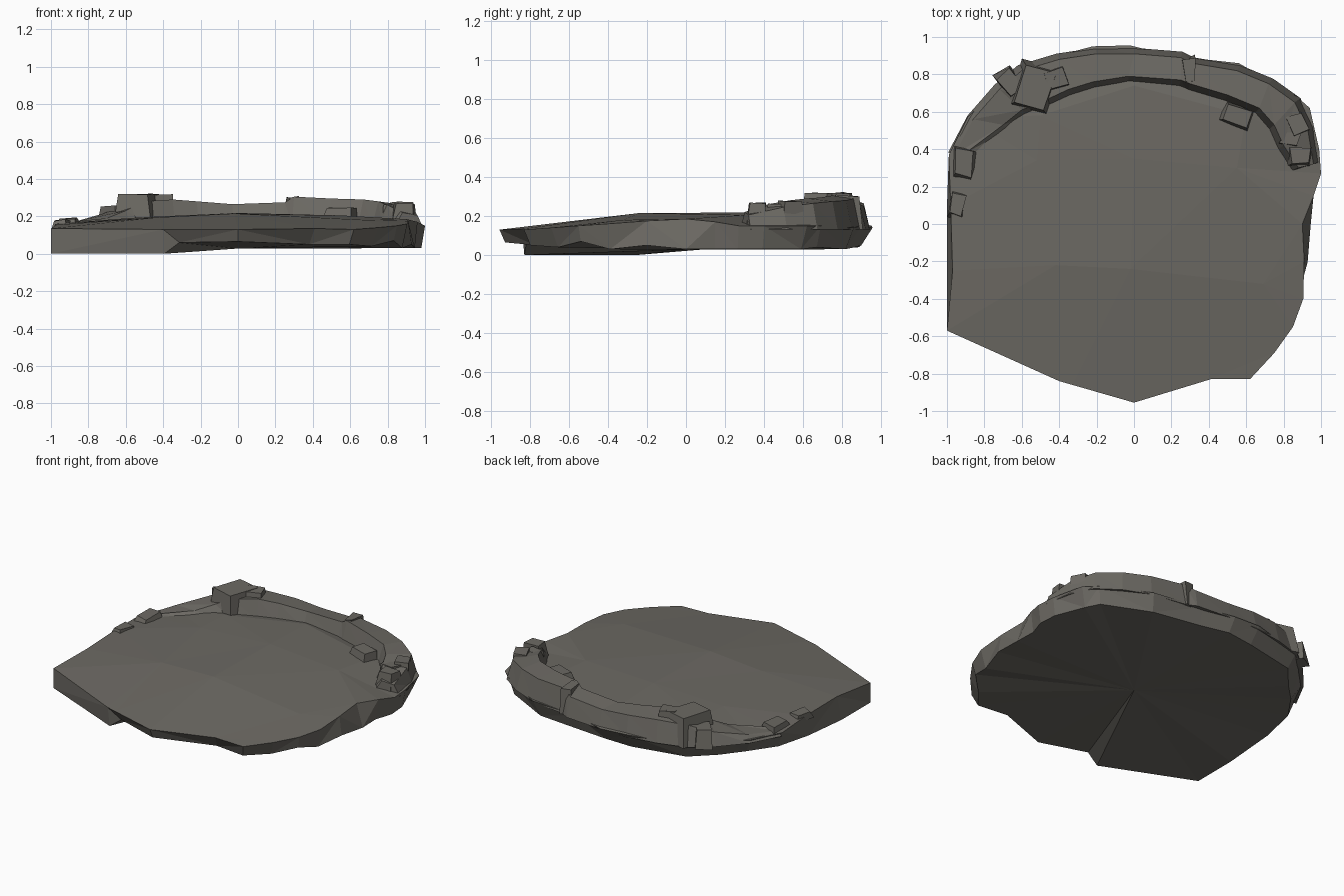
import bpy, bmesh, math, random
from mathutils import Vector, Matrix
from mathutils.geometry import delaunay_2d_cdt

random.seed(4)
stone = bpy.data.materials.new("warm grey stone")
stone.diffuse_color = (0.15, 0.142, 0.125, 1)


def finish(bm, name):
    bmesh.ops.recalc_face_normals(bm, faces=bm.faces)
    me = bpy.data.meshes.new(name)
    bm.to_mesh(me)
    bm.free()
    me.materials.append(stone)
    ob = bpy.data.objects.new(name, me)
    bpy.context.collection.objects.link(ob)
    return ob


# Slab outline: x, y, top height, bottom height, bottom ring scale
OUTLINE = [
    (-1.0, -.57, .135, 0, 1), (-.40, -.84, .13, 0, .985), (-.33, -.86, .13, .06, .95),
    (0, -.955, .13, .065, .97), (.41, -.83, .135, .05, .93), (.62, -.83, .13, .05, .96),
    (.75, -.69, .14, .04, .95), (.85, -.55, .15, .07, .98), (.905, -.40, .16, .03, .97),
    (.91, -.20, .175, .05, 1.02), (.90, .0, .185, .03, 1.05), (.96, .15, .17, .03, .98),
    (1.0, .27, .15, .03, .98), (.99, .40, .15, .03, .98), (.94, .62, .15, .03, .95),
    (.86, .69, .15, .04, .97), (.56, .86, .14, .03, .95), (.20, .90, .15, .04, .96),
    (-.02, .955, .14, .05, .94), (-.22, .95, .15, .04, .93), (-.60, .85, .14, .04, .95),
    (-.76, .70, .15, .03, .93), (-.89, .57, .15, .04, .93), (-.99, .37, .15, .04, .96),
    (-.98, .10, .16, .03, 1.02), (-.97, -.25, .155, 0, 1.03)]
# Interior points that break the walking surface into broad facets
INNER = [(-.02, -.24, .215), (-.42, -.22, .195), (.69, -.32, .18), (0, .35, .218),
         (-.52, .34, .195), (.55, .30, .205), (.0, .74, .205), (-.5, .58, .195), (.6, .58, .195)]

# Flat slab
bm = bmesh.new()
n = len(OUTLINE)
top = [bm.verts.new(p[:3]) for p in OUTLINE]
bot = [bm.verts.new((x * k, y * k, zb)) for x, y, zt, zb, k in OUTLINE]
pts = top + [bm.verts.new(p) for p in INNER]
res = delaunay_2d_cdt([Vector(v.co.xy) for v in pts], [], [list(range(n))], 1, 1e-5)
for f in res[2]:
    bm.faces.new([pts[res[3][i][0]] for i in f])
centre = bm.verts.new((0, 0, .028))
for i in range(n):
    j = (i + 1) % n
    quad = (top[i], top[j], bot[j], bot[i])
    a, b, c, d = quad
    if i % 2:
        bm.faces.new((a, b, c)); bm.faces.new((a, c, d))
    else:
        bm.faces.new((a, b, d)); bm.faces.new((b, c, d))
    bm.faces.new((bot[j], bot[i], centre))
finish(bm, "rock_slab")

# Raised rim round the back: outer crest x, y, inner crest x, y, height
RIM = [
    (-.96, .37, -.90, .38, .17), (-.86, .56, -.70, .53, .19), (-.72, .72, -.60, .61, .23),
    (-.60, .82, -.50, .65, .28), (-.40, .88, -.35, .72, .29), (-.20, .91, -.22, .76, .28),
    (0, .91, -.03, .79, .265), (.25, .89, .25, .77, .275), (.31, .86, .30, .75, .305),
    (.55, .82, .50, .69, .295), (.72, .75, .67, .62, .29), (.86, .65, .75, .53, .28),
    (.93, .50, .80, .42, .26), (.96, .32, .88, .30, .22)]
bm = bmesh.new()
rows = []
for ox, oy, ix, iy, z in RIM:
    section = [(ox * 1.035, oy * 1.035, .13), (ox, oy, z - .015),
               (ix, iy, z), (ix * .96, iy * .95, .16)]
    rows.append([bm.verts.new(p) for p in section])
for r, s in zip(rows, rows[1:]):
    for k in range(4):
        m = (k + 1) % 4
        bm.faces.new((r[k], r[m], s[m])); bm.faces.new((r[k], s[m], s[k]))
bm.faces.new(rows[0])
bm.faces.new(rows[-1])
finish(bm, "back_rim")


# Loose blocks: x, y, width, depth, top height, turn in degrees
def block(name, x, y, w, d, ztop, turn):
    bm = bmesh.new()
    bmesh.ops.create_cube(bm, size=1)
    low = .13
    for v in bm.verts:
        upper = v.co.z > 0
        s = .88 if upper else 1.1
        v.co = Vector((v.co.x * w * s + random.uniform(-.012, .012),
                       v.co.y * d * s + random.uniform(-.012, .012),
                       ztop - random.uniform(0, .012) if upper else low))
    bmesh.ops.transform(bm, matrix=Matrix.Translation((x, y, 0)) @
                        Matrix.Rotation(math.radians(turn), 4, 'Z'), verts=bm.verts)
    finish(bm, name)


BLOCKS = [
    (-.53, .73, .19, .22, .32, -15), (-.42, .77, .12, .11, .325, 15),
    (-.66, .76, .10, .14, .26, 35), (.30, .82, .06, .13, .31, 8),
    (.55, .575, .17, .11, .25, -22), (.89, .36, .12, .09, .27, -5),
    (.84, .455, .10, .08, .265, -15), (.87, .53, .10, .12, .285, 25),
    (-.91, .32, .11, .15, .195, -10), (-.945, .10, .08, .12, .185, -15)]
for i, b in enumerate(BLOCKS):
    block(f"rim_block_{i + 1}", *b)
